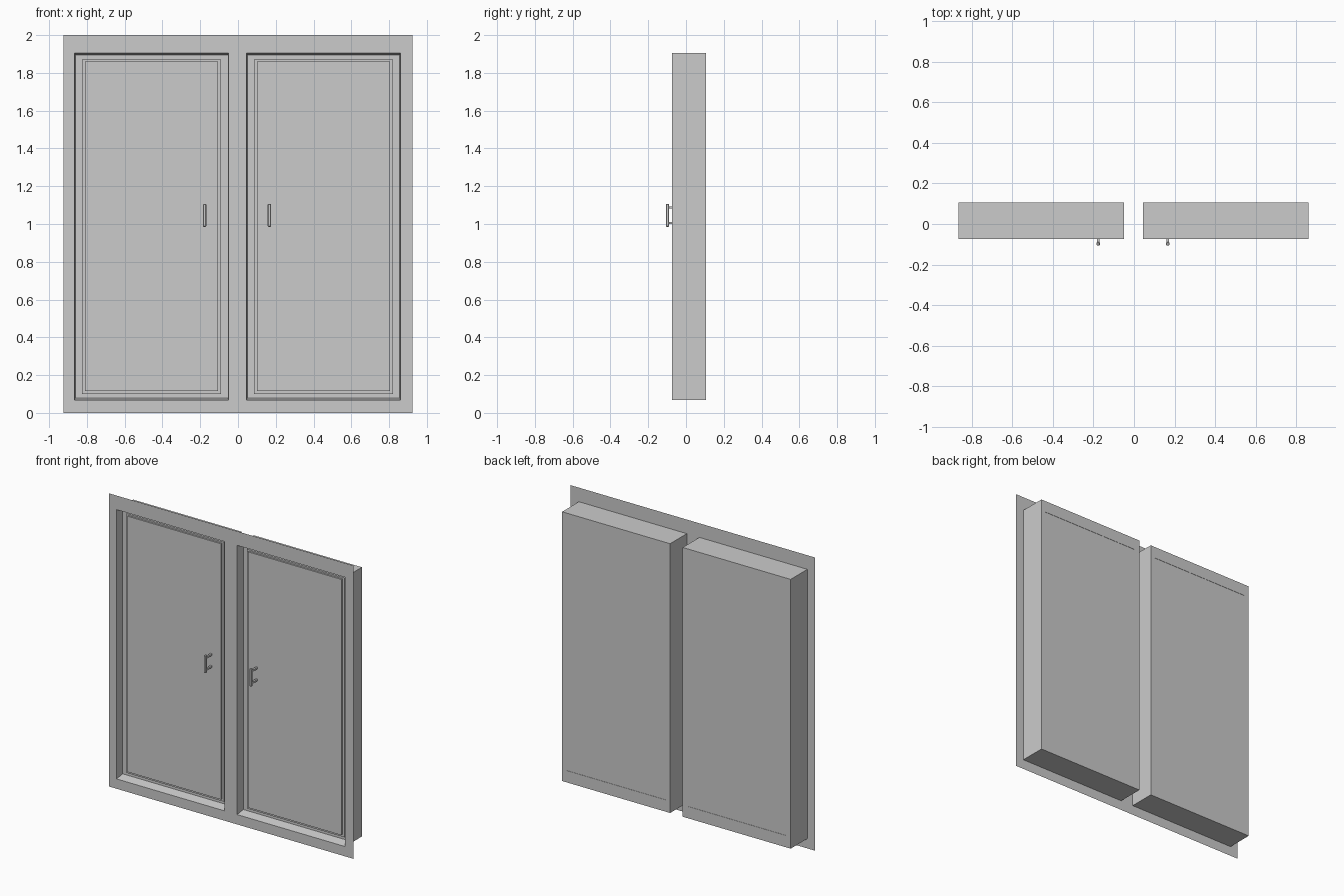
import bpy, bmesh

if "Cube" in bpy.data.objects:
    bpy.data.objects.remove(bpy.data.objects["Cube"])

FRONT, BACK = -0.073, 0.107      # plane of the facing plate, back of the boxes
MID = -0.0025                    # mirror line of the two doors
OFFSET, HALF = 0.455, 0.4075     # door centre offset and half width
Z0, Z1 = 0.067, 1.904            # door opening bottom and top


def finish(bm, name):
    bmesh.ops.recalc_face_normals(bm, faces=bm.faces)
    mesh = bpy.data.meshes.new(name)
    bm.to_mesh(mesh)
    bm.free()
    obj = bpy.data.objects.new(name, mesh)
    bpy.context.collection.objects.link(obj)
    return obj


def loft_rectangles(name, cx, rings):
    """Closed body through nested rectangles (half width, bottom, top, y)."""
    bm = bmesh.new()
    loops = [[bm.verts.new((cx + sx * w, y, z))
              for sx, z in ((-1, z0), (1, z0), (1, z1), (-1, z1))]
             for w, z0, z1, y in rings]
    for a, b in zip(loops, loops[1:]):
        for i in range(4):
            j = (i + 1) % 4
            bm.faces.new((a[i], a[j], b[j], b[i]))
    bm.faces.new(loops[0])
    bm.faces.new(loops[-1])
    return finish(bm, name)


def box(name, x, y, z, bevel=0.0):
    bm = bmesh.new()
    bmesh.ops.create_cube(bm, size=1)
    for v in bm.verts:
        v.co = [(lo + hi) / 2 + c * (hi - lo) for c, (lo, hi) in zip(v.co, (x, y, z))]
    obj = finish(bm, name)
    if bevel:
        mod = obj.modifiers.new("bevel", 'BEVEL')
        mod.width = bevel
        mod.segments = 1
    return obj


# Flat facing plate with two door openings
xs = [-0.923, MID - OFFSET - HALF, MID - OFFSET + HALF,
      MID + OFFSET - HALF, MID + OFFSET + HALF, 0.923]
zs = [0, Z0, Z1, 2]
bm = bmesh.new()
grid = [[bm.verts.new((x, FRONT, z)) for z in zs] for x in xs]
for i in range(5):
    for j in range(3):
        if j == 1 and i in (1, 3):
            continue
        bm.faces.new((grid[i][j], grid[i + 1][j], grid[i + 1][j + 1], grid[i][j + 1]))
finish(bm, "facing_plate")

for side, label in ((-1, "left"), (1, "right")):
    cx = MID + side * OFFSET

    # Door box: inset back, outer walls, front recess, stepped raised panel
    loft_rectangles(label + "_door", cx, [
        (HALF - 0.035, 0.147, 1.824, BACK - 0.002),
        (HALF - 0.035, 0.147, 1.824, BACK),
        (HALF, Z0, Z1, BACK),
        (HALF, Z0, Z1, FRONT),
        (HALF - 0.004, 0.08, 1.895, FRONT + 0.06),
        (HALF - 0.04, 0.10, 1.87, FRONT + 0.06),
        (HALF - 0.04, 0.10, 1.87, FRONT + 0.05),
        (HALF - 0.055, 0.115, 1.86, FRONT + 0.05),
        (HALF - 0.055, 0.115, 1.86, FRONT + 0.038),
    ])

    # Pull handle: upright grip on two posts
    hx = -0.005 + side * 0.1715
    box(label + "_handle_grip", (hx - 0.009, hx + 0.009), (-0.107, -0.089),
        (0.985, 1.107), 0.004)
    for n, z in (("lower", 1.005), ("upper", 1.087)):
        box(f"{label}_handle_{n}_post", (hx - 0.006, hx + 0.006),
            (-0.092, FRONT + 0.04), (z - 0.006, z + 0.006))
